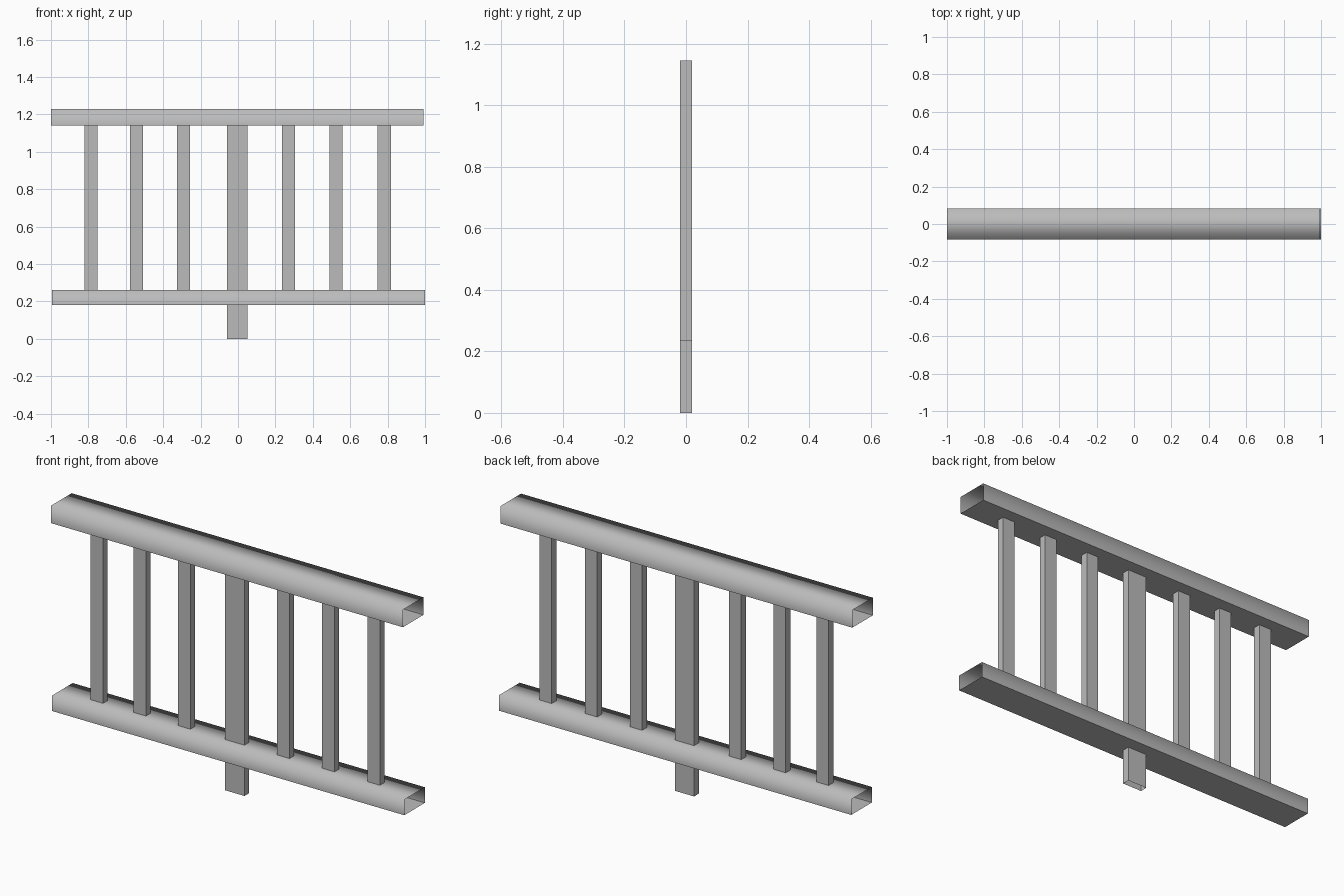
import bpy
import bmesh

default_cube = bpy.data.objects.get("Cube")
if default_cube:
    bpy.data.objects.remove(default_cube, do_unlink=True)

# One plain grey for the whole railing
grey = bpy.data.materials.new("plain grey")
grey.use_nodes = True
grey.diffuse_color = (0.5, 0.5, 0.5, 1)
grey.node_tree.nodes["Principled BSDF"].inputs["Base Color"].default_value = (0.5, 0.5, 0.5, 1)


def open_box(name, x, y, z, open_axis, soft_top=False):
    """Box from (min, max) ranges, without the two end faces across open_axis."""
    bm = bmesh.new()
    bmesh.ops.create_cube(bm, size=1)
    for v in bm.verts:
        v.co = [r[0] if c < 0 else r[1] for c, r in zip(v.co, (x, y, z))]
    bm.normal_update()
    ends = [f for f in bm.faces if abs(f.normal[open_axis]) > 0.5]
    bmesh.ops.delete(bm, geom=ends, context='FACES_ONLY')
    if soft_top:
        # Shading rolls over the top edges and stays crisp at the bottom
        for f in bm.faces:
            f.smooth = True
        for e in bm.edges:
            e.smooth = all(v.co.z > sum(z) / 2 for v in e.verts)
    mesh = bpy.data.meshes.new(name)
    bm.to_mesh(mesh)
    bm.free()
    mesh.materials.append(grey)
    obj = bpy.data.objects.new(name, mesh)
    bpy.context.collection.objects.link(obj)
    return obj


# Hollow horizontal rails
DEPTH = (-0.083, 0.083)
open_box("top_rail", (-1.0, 0.992), DEPTH, (1.14, 1.23), 0, soft_top=True)
open_box("bottom_rail", (-0.994, 1.0), DEPTH, (0.18, 0.26), 0, soft_top=True)

# Wide centre post running down to the ground
THIN = (-0.019, 0.019)
open_box("centre_post", (-0.059, 0.05), THIN, (0, 1.146), 2)

# Slim balusters either side of the post
for i, cx in enumerate((-0.786, -0.543, -0.291, 0.27, 0.525, 0.782)):
    open_box(f"baluster_{i + 1}", (cx - 0.035, cx + 0.035), THIN, (0.234, 1.146), 2)
